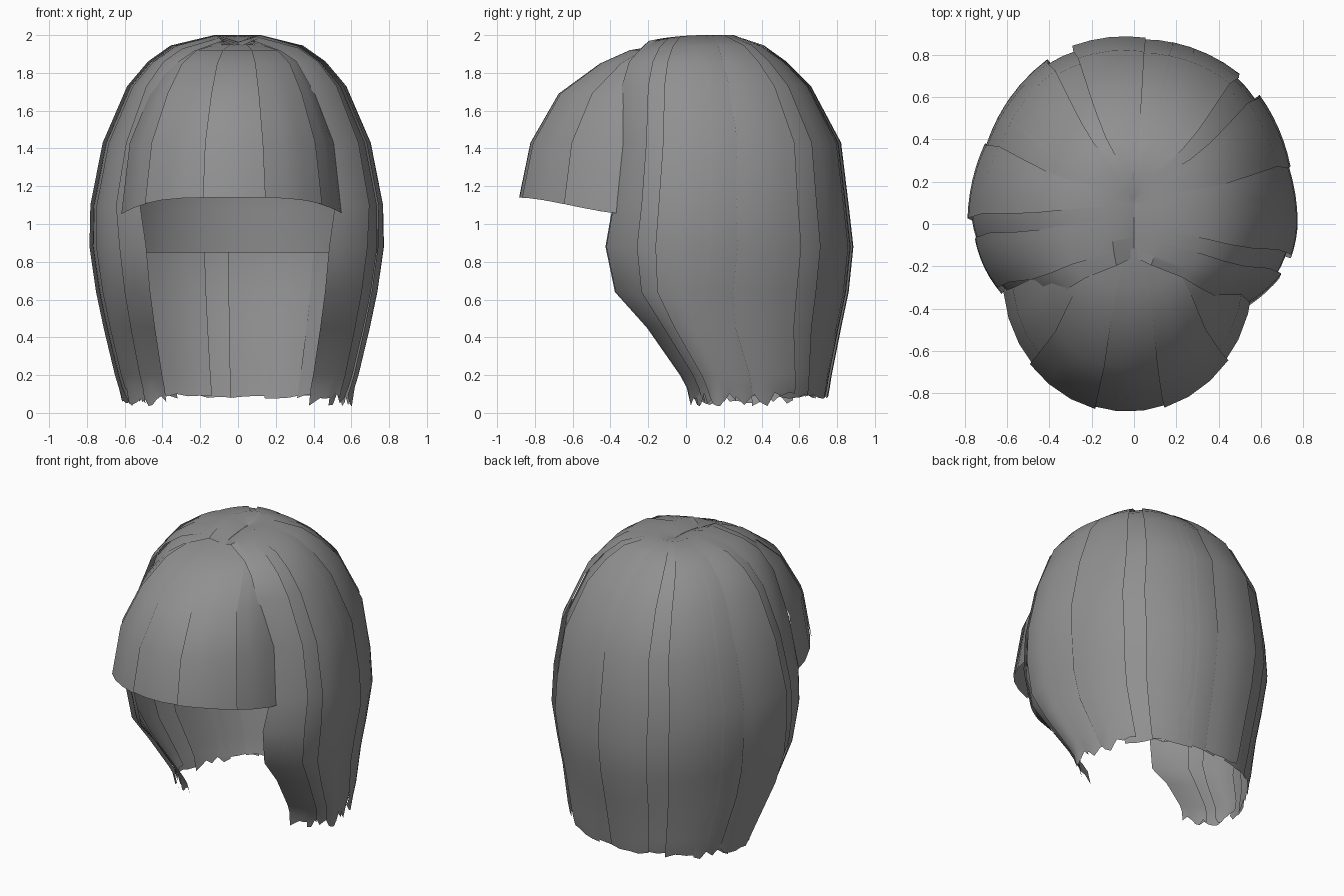
import bpy, math, random

if "Cube" in bpy.data.objects:
    bpy.data.objects.remove(bpy.data.objects["Cube"])

random.seed(4)
hair = bpy.data.materials.new("hair grey")
hair.diffuse_color = (0.28, 0.28, 0.28, 1)
hair.use_nodes = True
hair.node_tree.nodes["Principled BSDF"].inputs["Base Color"].default_value = hair.diffuse_color

# Cross-sections of the main hair: z, half width, centre y, back depth, front depth
MAIN = [(1.965, .001, .10, .01, .33), (2.0, .12, .10, .15, .38), (1.945, .34, .08, .33, .43),
        (1.86, .46, .07, .46, .48), (1.73, .57, .07, .59, .53), (1.43, .70, .07, .75, .55),
        (1.10, .765, .05, .81, .56), (.88, .77, .05, .835, .61), (.64, .735, .03, .83, .52),
        (.45, .695, .06, .76, .34), (.20, .635, .18, .59, .27), (.135, .615, .20, .56, .25),
        (.09, .60, .21, .54, .24)]
# Cross-sections of the fringe: z, half width, centre y, depth
FRINGE = [(1.95, .15, .02, .14), (1.92, .27, -.10, .20), (1.85, .36, -.15, .31),
          (1.69, .45, -.20, .48), (1.43, .55, -.24, .59), (1.14, .595, -.25, .64)]


def sheet(name, rows):
    """Open grid of faces through rows of points."""
    n = len(rows[0])
    verts = [p for r in rows for p in r]
    faces = [(i * n + j, i * n + j + 1, (i + 1) * n + j + 1, (i + 1) * n + j)
             for i in range(len(rows) - 1) for j in range(n - 1)]
    me = bpy.data.meshes.new(name)
    me.from_pydata(verts, [], faces)
    me.materials.append(hair)
    for p in me.polygons:
        p.use_smooth = True
    me.set_sharp_from_angle(angle=math.radians(35))
    ob = bpy.data.objects.new(name, me)
    bpy.context.collection.objects.link(ob)
    return ob


def main_point(level, deg, off=0.0):
    """Point on the main shell; 0 degrees is the back, 180 the front."""
    z, a, yc, bb, bf = level
    t = math.radians(deg)
    s, c = math.sin(t), math.cos(t)
    b = bb if c > 0 else bf
    k = min(1, a / .3) * off
    if c < 0:
        if z > 1.05:                     # squarer temples under the fringe
            s = math.copysign(abs(s) ** .85, s)
        if z > 1.9:                      # crown slopes down to the front
            z -= .05 * c * c
    return [(a + k) * s, yc + (b + k) * c, z]


def lock(name, d0, d1, off, cols):
    """One overlapping lock from crown to a ragged hem."""
    tilt = random.choice((-1, 1)) * .010
    side = abs(d0 + d1) / 2 > 60
    rows = []
    for i, lv in enumerate(MAIN):
        row = []
        for j in range(cols + 1):
            u = j / cols
            p = main_point(lv, d0 + (d1 - d0) * u, off + tilt * (2 * u - 1))
            if i == len(MAIN) - 1:
                # uneven tips at the sides, an almost straight cut behind
                p[2] += random.uniform(-.055, .02) if side else random.uniform(-.015, .01)
            row.append(p)
        rows.append(row)
    sheet(name, rows)


# Side and back locks
N = 16
for k in range(N):
    c = -141 + 282 * (k + .5) / N
    half = 141 / N
    lo = max(-141, c - half - 4)
    hi = min(141, c + half + 4)
    kind = "side_lock" if abs(c) > 60 else "back_lock"
    lock(f"{kind}_{k + 1}", lo, hi, .007 if k % 2 else -.007, 6 if abs(c) > 60 else 4)

# Fringe locks, cut in a gentle curve that drops toward the temples
M = 5
for k in range(M):
    lo, hi = -84 + 168 * k / M, -84 + 168 * (k + 1) / M + 2
    off = .005 if k % 2 else -.004
    rows = []
    for i, (z, a, yc, b) in enumerate(FRINGE):
        row = []
        for j in range(4):
            t = math.radians(hi + (lo - hi) * j / 3)
            drop = .09 * math.sin(t) ** 4 if i == len(FRINGE) - 1 else 0
            shift = -.03 * min(1, i / 4)
            row.append((shift + (a + off) * math.sin(t),
                        yc - (b + off) * math.cos(t), z - drop))
        rows.append(row)
    sheet(f"fringe_lock_{k + 1}", rows)

# Inner cap whose lower edge shows behind the fringe opening
rows = []
for lv in MAIN[:8]:
    rows.append([main_point((lv[0] - .03,) + lv[1:], d, -.03) for d in range(-135, 136, 15)])
sheet("inner_cap", rows)
